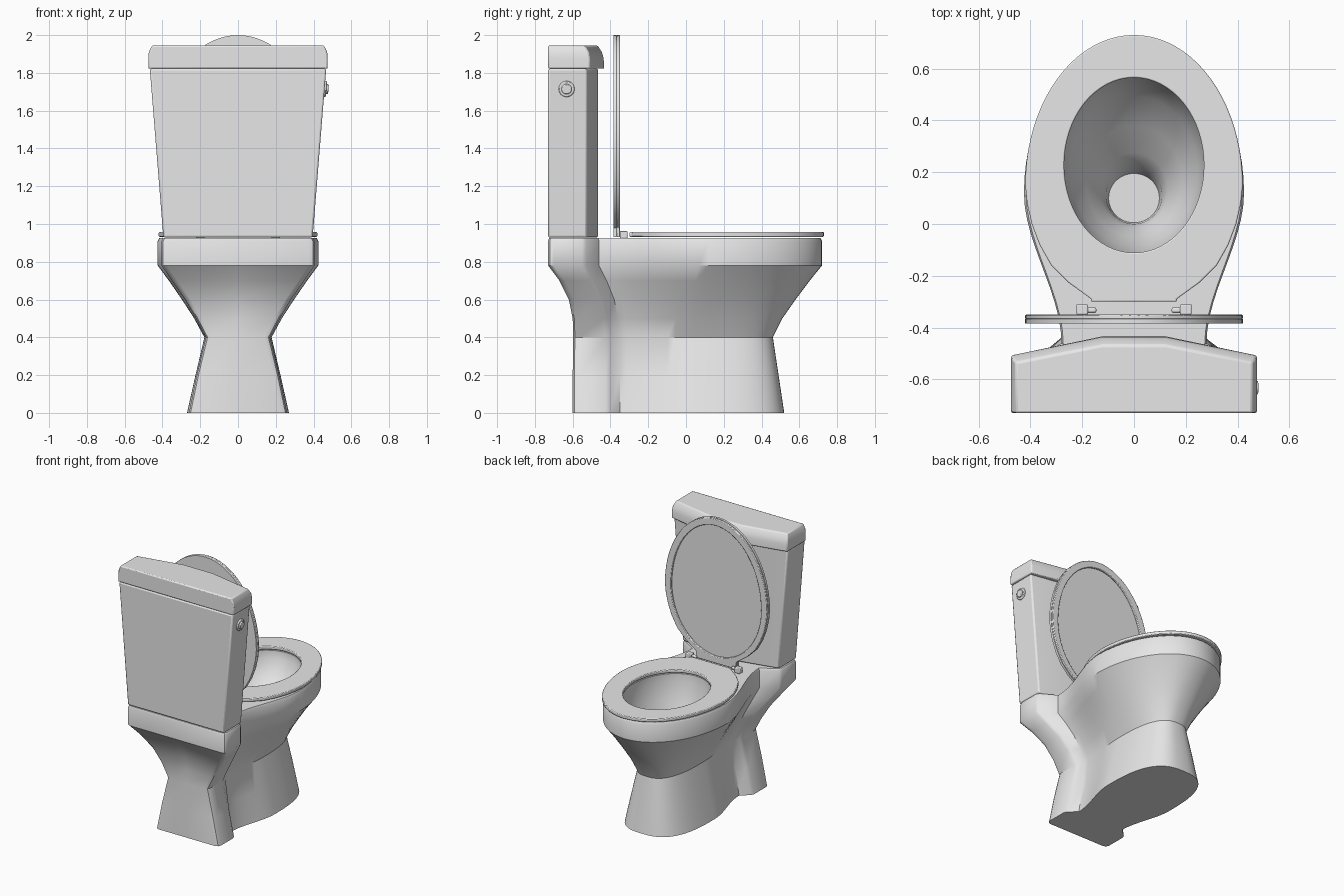
import bpy, bmesh, math
from mathutils import Vector

if "Cube" in bpy.data.objects:
    bpy.data.objects.remove(bpy.data.objects["Cube"])

white = bpy.data.materials.new("white ceramic")
white.diffuse_color = (0.8, 0.8, 0.8, 1)
white.use_nodes = True
white.node_tree.nodes["Principled BSDF"].inputs["Base Color"].default_value = white.diffuse_color


def finish(obj, bevel=0.0, angle=35):
    obj.data.materials.append(white)
    if bevel:
        m = obj.modifiers.new("bevel", 'BEVEL')
        m.width, m.segments, m.limit_method = bevel, 2, 'ANGLE'
        m.angle_limit = math.radians(40)
    bpy.ops.object.select_all(action='DESELECT')
    obj.select_set(True)
    bpy.context.view_layer.objects.active = obj
    bpy.ops.object.shade_smooth_by_angle(angle=math.radians(angle))
    return obj


def make(name, bm, **kw):
    bmesh.ops.recalc_face_normals(bm, faces=bm.faces[:])
    me = bpy.data.meshes.new(name)
    bm.to_mesh(me)
    bm.free()
    obj = bpy.data.objects.new(name, me)
    bpy.context.collection.objects.link(obj)
    return finish(obj, **kw)


def mirror(half):
    """Close a half outline (x >= 0) by mirroring it across x = 0."""
    return half + [(-x, y) for x, y in reversed(half) if x > 1e-6]


def ring(bm, pts, z):
    vs = [bm.verts.new((x, y, z)) for x, y in pts]
    es = [bm.edges.new((vs[i - 1], vs[i])) for i in range(len(vs))]
    return vs, es


def skin(bm, rings):
    for (a, _), (b, _) in zip(rings, rings[1:]):
        for i in range(len(a)):
            bm.faces.new((a[i - 1], a[i], b[i], b[i - 1]))


def ellipse(cy, rx, ry, n=48, ry_back=None):
    pts = []
    for i in range(n):
        t = 2 * math.pi * i / n
        s = math.sin(t)
        pts.append((rx * math.cos(t), cy + s * (ry_back if ry_back and s < 0 else ry)))
    return pts


def plate(name, outline, hole, z0, z1, place=None, **kw):
    bm = bmesh.new()
    edges = ring(bm, outline, z0)[1]
    if hole:
        edges += ring(bm, hole, z0)[1]
    bmesh.ops.triangle_fill(bm, use_beauty=True, edges=edges)
    ext = bmesh.ops.extrude_face_region(bm, geom=bm.faces[:])
    for v in ext['geom']:
        if isinstance(v, bmesh.types.BMVert):
            v.co.z = z1
    if place:
        for v in bm.verts:
            v.co = Vector(place(*v.co))
    return make(name, bm, **kw)


# Bowl and pedestal: one loft from floor to rim, hollowed by the basin
def section(yb, ys, yn, yc, yf, wb, wn, wf, e):
    half = [(0, yb), (wb - .03, yb), (wb - .009, yb + .009), (wb, yb + .03),
            (wb, ys - .02), (wb - .012, ys + .003)]
    for i in range(11):                       # neck swelling into the bowl
        u = i / 11
        s = u * u * (3 - 2 * u)
        half.append((wn + (wf - wn) * s, yn + (yc - yn) * u))
    for i in range(17):                       # rounded nose
        t = math.pi / 2 * i / 16
        c = 0 if i == 16 else math.cos(t) ** e
        half.append((wf * c, yc + (yf - yc) * math.sin(t) ** e))
    return mirror(half)


levels = [  # z, back, block end, neck, widest, nose, half-widths, roundness
    (0.00, -.60, -.405, -.35, .05, .52, .26, .19, .27, .72),
    (0.20, -.60, -.405, -.35, .05, .49, .218, .16, .225, .72),
    (0.40, -.597, -.405, -.35, .05, .46, .17, .14, .178, .75),
    (0.50, -.60, -.415, -.36, .06, .51, .222, .17, .232, .82),
    (0.60, -.62, -.44, -.38, .08, .58, .28, .21, .297, .9),
    (0.70, -.67, -.49, -.42, .10, .655, .35, .25, .366, .97),
    (0.78, -.73, -.53, -.46, .12, .72, .405, .28, .425, 1),
    (0.91, -.73, -.53, -.46, .12, .72, .405, .28, .425, 1),
    (0.925, -.725, -.535, -.465, .12, .712, .397, .273, .417, 1)]
basin = [(0.925, .227, .275, .343), (0.87, .227, .275, .34), (0.75, .205, .245, .29),
         (0.64, .165, .185, .215), (0.56, .13, .13, .145), (0.50, .11, .108, .11),
         (0.42, .10, .098, .095)]
bm = bmesh.new()
outer = [ring(bm, section(*r[1:]), r[0]) for r in levels]
inner = [ring(bm, ellipse(*r[1:]), r[0]) for r in basin]
skin(bm, outer)
skin(bm, inner)
bm.faces.new(outer[0][0])
bm.faces.new(inner[-1][0])
bmesh.ops.triangle_fill(bm, use_beauty=True, edges=outer[-1][1] + inner[0][1])
make("bowl_and_pedestal", bm)

# Seat ring and the raised cover share one egg outline
egg = mirror([(0, -.34), (.165, -.34), (.165, -.29), (.255, -.225), (.32, -.16), (.365, -.08),
              (.395, .0), (.413, .08)] +
             [(.42 * math.cos(math.pi / 2 * i / 20) if i < 20 else 0,
               .15 + .58 * math.sin(math.pi / 2 * i / 20)) for i in range(21)])
seat_outline = [(x, max(y, -.30)) for x, y in egg]
plate("seat", seat_outline, ellipse(.227, .27, .338, 64), .932, .957, bevel=.005)


def upright(x, y, t):
    return (x, -.385 + t, y + 1.27)


plate("cover_panel", egg, None, 0, .018, upright)
plate("cover_rim", egg, ellipse(.15, .37, .53, 64, ry_back=.44), .018, .035, upright, bevel=.004)


def box(name, size, loc, **kw):
    bm = bmesh.new()
    bmesh.ops.create_cube(bm, size=1)
    for v in bm.verts:
        v.co = Vector([c * s + l for c, s, l in zip(v.co, size, loc)])
    return make(name, bm, **kw)


# Hinges
for side, s in (("left", -1), ("right", 1)):
    box(side + "_hinge_block", (.045, .04, .04), (s * .2, -.33, .944), bevel=.005)
    box(side + "_hinge_pin", (.05, .022, .022), (s * .17, -.333, .945), bevel=.008)


# Tank and its lid: bowed outlines lofted upwards
def bowed(w, corner, front, back=-.73):
    return mirror([(0, back), (w, back), (w, corner), (.12, front), (0, front)])


def bowed_loft(name, rows, **kw):
    bm = bmesh.new()
    rings = [ring(bm, bowed(*r[1:]), r[0]) for r in rows]
    skin(bm, rings)
    bm.faces.new(rings[0][0])
    bm.faces.new(rings[-1][0])
    return make(name, bm, **kw)


bowed_loft("tank", [(.928, .395, -.525, -.465), (1.822, .467, -.525, -.465)], bevel=.01)
bowed_loft("tank_lid", [(1.822, .475, -.508, -.433), (1.875, .475, -.508, -.436),
                        (1.91, .472, -.515, -.445), (1.945, .456, -.535, -.468)], bevel=.008)

# Flush button on the sloping right wall
tilt = math.radians(94.5)
axis = Vector((math.sin(tilt), 0, math.cos(tilt)))
for name, r, d, off in (("button_flange", .042, .016, .002), ("button", .027, .03, .006)):
    bpy.ops.mesh.primitive_cylinder_add(vertices=32, radius=r, depth=d,
                                        location=Vector((.458, -.632, 1.715)) + axis * off,
                                        rotation=(0, tilt, 0))
    o = bpy.context.object
    o.name = name
    finish(o, bevel=.005)
